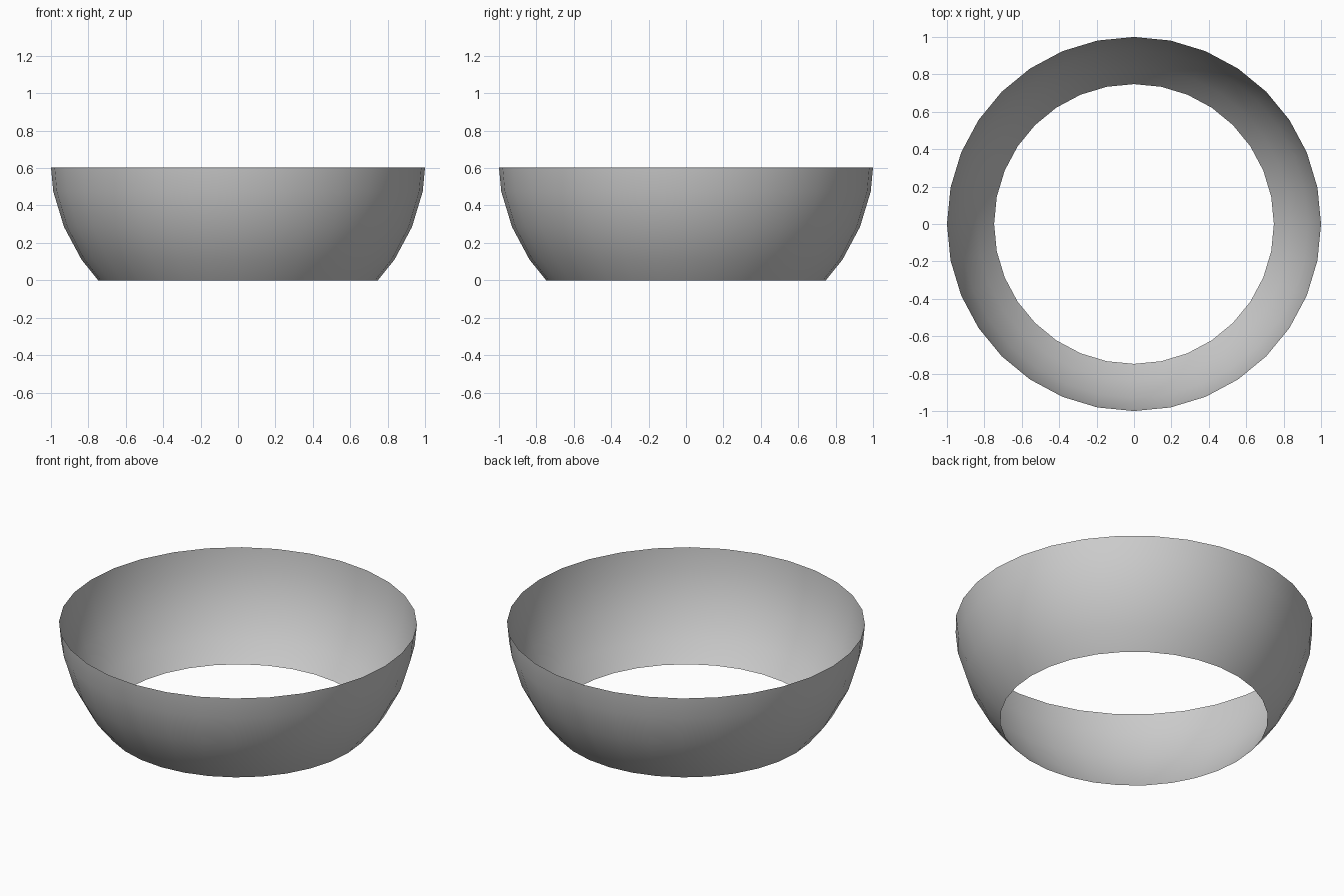
import bpy, bmesh
from math import sin, cos, pi

if "Cube" in bpy.data.objects:
    bpy.data.objects.remove(bpy.data.objects["Cube"])

# Open bowl-shaped band: 32-sided slice of a sphere, single-walled
SIDES = 32
R, CENTRE = 1.007, 0.671
step = pi / 16
profile = [(0.748, 0.0)]
profile += [(R * cos(k * step), CENTRE - R * sin(k * step)) for k in (3, 2, 1)]
profile += [(1.0, 0.604)]

bm = bmesh.new()
rings = [[bm.verts.new((r * cos(2 * pi * i / SIDES), r * sin(2 * pi * i / SIDES), z))
          for i in range(SIDES)] for r, z in profile]
for low, high in zip(rings, rings[1:]):
    for i in range(SIDES):
        j = (i + 1) % SIDES
        face = bm.faces.new((low[i], low[j], high[j], high[i]))
        face.smooth = True

mesh = bpy.data.meshes.new("bowl_band")
bm.to_mesh(mesh)
bm.free()
bpy.context.collection.objects.link(bpy.data.objects.new("bowl_band", mesh))
